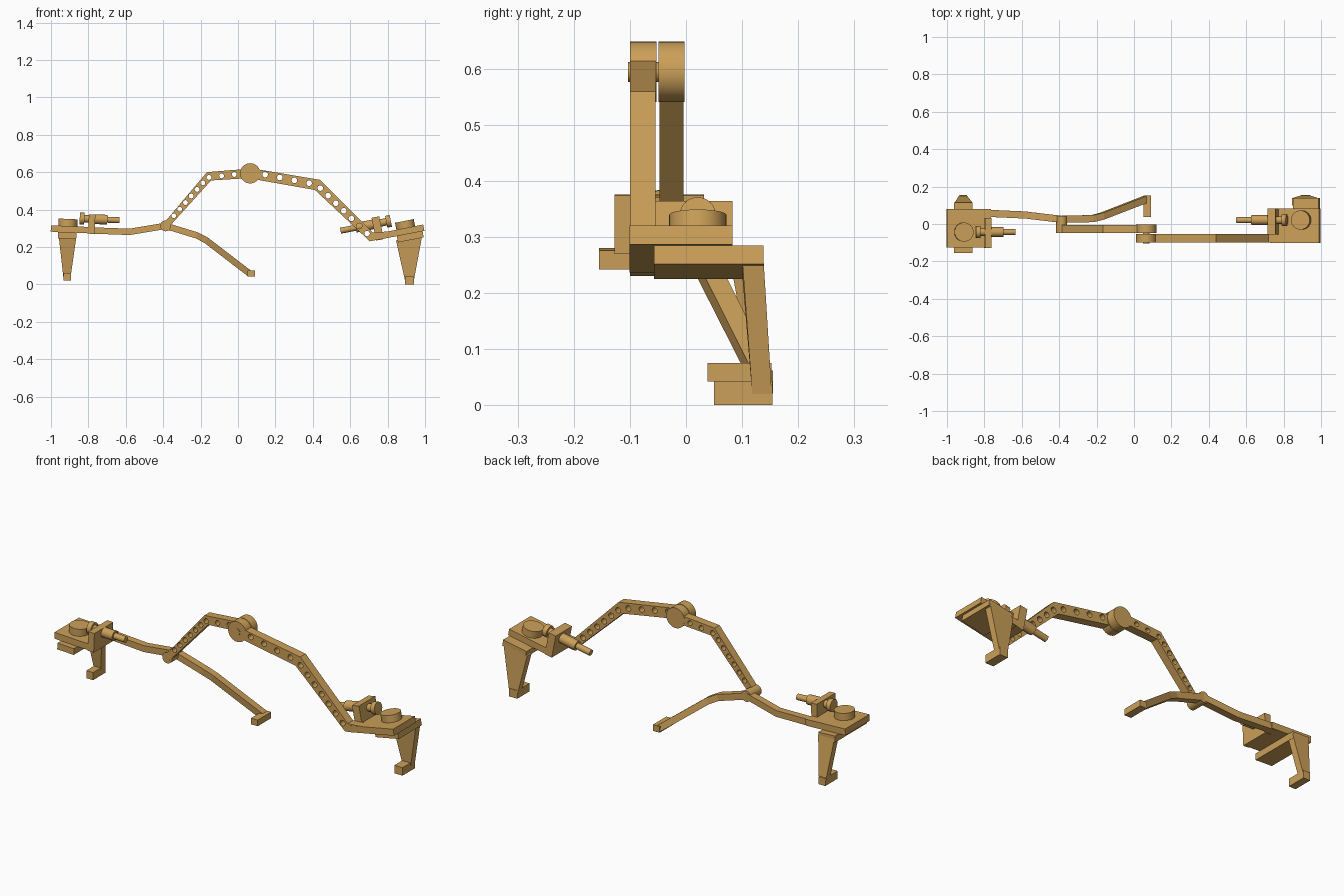
import bpy, bmesh, math
from mathutils import Vector, Matrix

if "Cube" in bpy.data.objects:
    bpy.data.objects.remove(bpy.data.objects["Cube"])

mat = bpy.data.materials.new("tan_paint")
mat.diffuse_color = (0.60, 0.35, 0.10, 1)
mat.use_nodes = True
mat.node_tree.nodes["Principled BSDF"].inputs["Base Color"].default_value = mat.diffuse_color


def finish(name, bm, xf=None, smooth=False):
    if xf:
        bm.transform(xf)
    bmesh.ops.recalc_face_normals(bm, faces=bm.faces)
    me = bpy.data.meshes.new(name)
    bm.to_mesh(me)
    bm.free()
    me.materials.append(mat)
    ob = bpy.data.objects.new(name, me)
    bpy.context.collection.objects.link(ob)
    if smooth:
        bpy.ops.object.select_all(action='DESELECT')
        ob.select_set(True)
        bpy.context.view_layer.objects.active = ob
        bpy.ops.object.shade_smooth_by_angle(angle=math.radians(35))
    return ob


def loft(name, rings, xf=None):
    """Solid skin through a row of four-sided cross-sections."""
    bm = bmesh.new()
    vs = [[bm.verts.new(p) for p in r] for r in rings]
    for a, b in zip(vs, vs[1:]):
        for i in range(4):
            j = (i + 1) % 4
            bm.faces.new((a[i], a[j], b[j], b[i]))
    bm.faces.new(vs[0])
    bm.faces.new(vs[-1])
    return finish(name, bm, xf)


def rect(x0, x1, y0, y1, z):
    return [(x0, y0, z), (x1, y0, z), (x1, y1, z), (x0, y1, z)]


def box(name, x, y, z, xf=None):
    return loft(name, [rect(*x, *y, z[0]), rect(*x, *y, z[1])], xf)


def add_rod(bm, a, b, r, seg=32):
    a, b = Vector(a), Vector(b)
    m = Matrix.Translation((a + b) / 2) @ (b - a).to_track_quat('Z', 'Y').to_matrix().to_4x4()
    bmesh.ops.create_cone(bm, cap_ends=True, segments=seg, radius1=r, radius2=r,
                          depth=(b - a).length, matrix=m)


def rod(name, a, b, r, xf=None):
    bm = bmesh.new()
    add_rod(bm, a, b, r)
    return finish(name, bm, xf, True)


def bar(name, pts, width):
    """Mitred bar: points are (x, y, z, thickness), width is along y."""
    ps = [Vector((p[0], p[2])) for p in pts]
    rings = []
    for i, (x, y, z, t) in enumerate(pts):
        d0 = (ps[i] - ps[max(i - 1, 0)]).normalized()
        d1 = (ps[min(i + 1, len(ps) - 1)] - ps[i]).normalized()
        d = (d0 + d1).normalized()
        k = t / 2 / max(0.3, d.dot(d1 if d1.length else d0))
        nx, nz = -d.y * k, d.x * k
        h = width / 2
        rings.append([(x + nx, y - h, z + nz), (x + nx, y + h, z + nz),
                      (x - nx, y + h, z - nz), (x - nx, y - h, z - nz)])
    return loft(name, rings)


def drill(ob, y, spots, r):
    bm = bmesh.new()
    for x, z in spots:
        add_rod(bm, (x, y - 0.06, z), (x, y + 0.06, z), r, 16)
    cut = finish(ob.name + "_cutter", bm)
    cut.hide_render = True
    cut.hide_set(True)
    mod = ob.modifiers.new("holes", 'BOOLEAN')
    mod.operation = 'DIFFERENCE'
    mod.solver = 'EXACT'
    mod.object = cut


def along(a, b, n):
    return [(a[0] + (b[0] - a[0]) * i / (n - 1), a[1] + (b[1] - a[1]) * i / (n - 1)) for i in range(n)]


# Right arm and left arm with lightening holes
ra = bar("right_arm", [(0.065, -0.077, 0.594, 0.055), (0.425, -0.077, 0.532, 0.058),
                       (0.712, -0.077, 0.254, 0.044), (0.80, -0.077, 0.266, 0.034)], 0.046)
drill(ra, -0.077, along((0.145, 0.587), (0.38, 0.541), 4) + along((0.44, 0.515), (0.69, 0.272), 7), 0.015)
la = bar("left_arm", [(0.065, -0.026, 0.594, 0.050), (-0.155, -0.026, 0.578, 0.046),
                      (-0.385, -0.026, 0.315, 0.034)], 0.043)
drill(la, -0.026, along((-0.02, 0.588), (-0.155, 0.572), 3) + along((-0.188, 0.543), (-0.343, 0.367), 6), 0.013)

# Hub where the arms meet, and the lever pivot
rod("hub_front", (0.065, -0.100, 0.594), (0.065, -0.053, 0.594), 0.054)
rod("hub_back", (0.065, -0.049, 0.594), (0.065, -0.003, 0.594), 0.054)
rod("hub_bolt", (0.065, -0.103, 0.594), (0.065, -0.010, 0.594), 0.018)
rod("lever_pivot", (-0.387, -0.047, 0.313), (-0.387, 0.044, 0.313), 0.029)

# Lever with its end tab
bar("lever", [(-0.80, 0.058, 0.289, 0.034), (-0.58, 0.048, 0.281, 0.034), (-0.387, 0.025, 0.313, 0.034),
              (-0.22, 0.029, 0.262, 0.034), (-0.17, 0.042, 0.236, 0.034), (0.062, 0.132, 0.058, 0.034)], 0.038)
box("lever_tab", (0.05, 0.09), (0.038, 0.152), (0.042, 0.075))


def end_unit(side, s, ang, org, c):
    """Clamp plate in a tilted frame: u runs inward, y across, w up from the plate top."""
    a = math.radians(ang)
    xf = Matrix(((-s * math.cos(a), 0, -s * math.sin(a), org[0]), (0, 1, 0, 0),
                 (-math.sin(a), 0, math.cos(a), org[1]), (0, 0, 0, 1)))
    j0, j1 = c["jaw"]
    yc, w = c["axis"]
    box(side + "_plate", (0, j1), c["plate_y"], (-0.034, 0), xf)
    box(side + "_jaw", (j0, j1), c["jaw_y"], (-0.036, c["jaw_top"]), xf)
    box(side + "_bracket", c["bracket"], c["bracket_y"], (-0.068, -0.034), xf)
    rod(side + "_knob", (c["knob"], yc, -0.005), (c["knob"], yc, 0.038), 0.051, xf)
    f = c["flange"]
    for part, u0, u1, r in (("flange", f, f + 0.025, 0.032), ("neck", f + 0.02, j0 + 0.005, 0.020),
                            ("sleeve", j1 - 0.005, c["sleeve"], 0.026), ("pin", c["sleeve"] - 0.005, c["pin"], 0.016)):
        rod(side + "_" + part, (u0, yc, w), (u1, yc, w), r, xf)


end_unit("right", 1, 11, (0.990, 0.320), dict(
    jaw=(0.222, 0.264), plate_y=(-0.101, 0.083), jaw_y=(-0.055, 0.083), jaw_top=0.088, axis=(0.021, 0.052),
    bracket=(0.010, 0.150), bracket_y=(-0.057, 0.138), knob=0.095, flange=0.166, sleeve=0.357, pin=0.440))
end_unit("left", -1, 2.5, (-1.0, 0.316), dict(
    jaw=(0.200, 0.235), plate_y=(-0.125, 0.081), jaw_y=(-0.127, 0.032), jaw_top=0.068, axis=(-0.043, 0.043),
    bracket=(0.040, 0.138), bracket_y=(-0.155, 0.114), knob=0.090, flange=0.152, sleeve=0.300, pin=0.365))

# Tapered legs with feet that hook forward
loft("right_leg", [rect(0.893, 0.940, 0.118, 0.153, 0.02),
                   [(0.845, 0.100, 0.235), (0.985, 0.100, 0.262), (0.985, 0.138, 0.262), (0.845, 0.138, 0.235)]])
box("right_foot", (0.892, 0.940), (0.050, 0.154), (0, 0.043))
loft("left_leg", [rect(-0.934, -0.895, 0.118, 0.154, 0.04), rect(-0.959, -0.863, 0.078, 0.114, 0.262)])
box("left_foot", (-0.934, -0.894), (0.050, 0.155), (0.021, 0.062))
